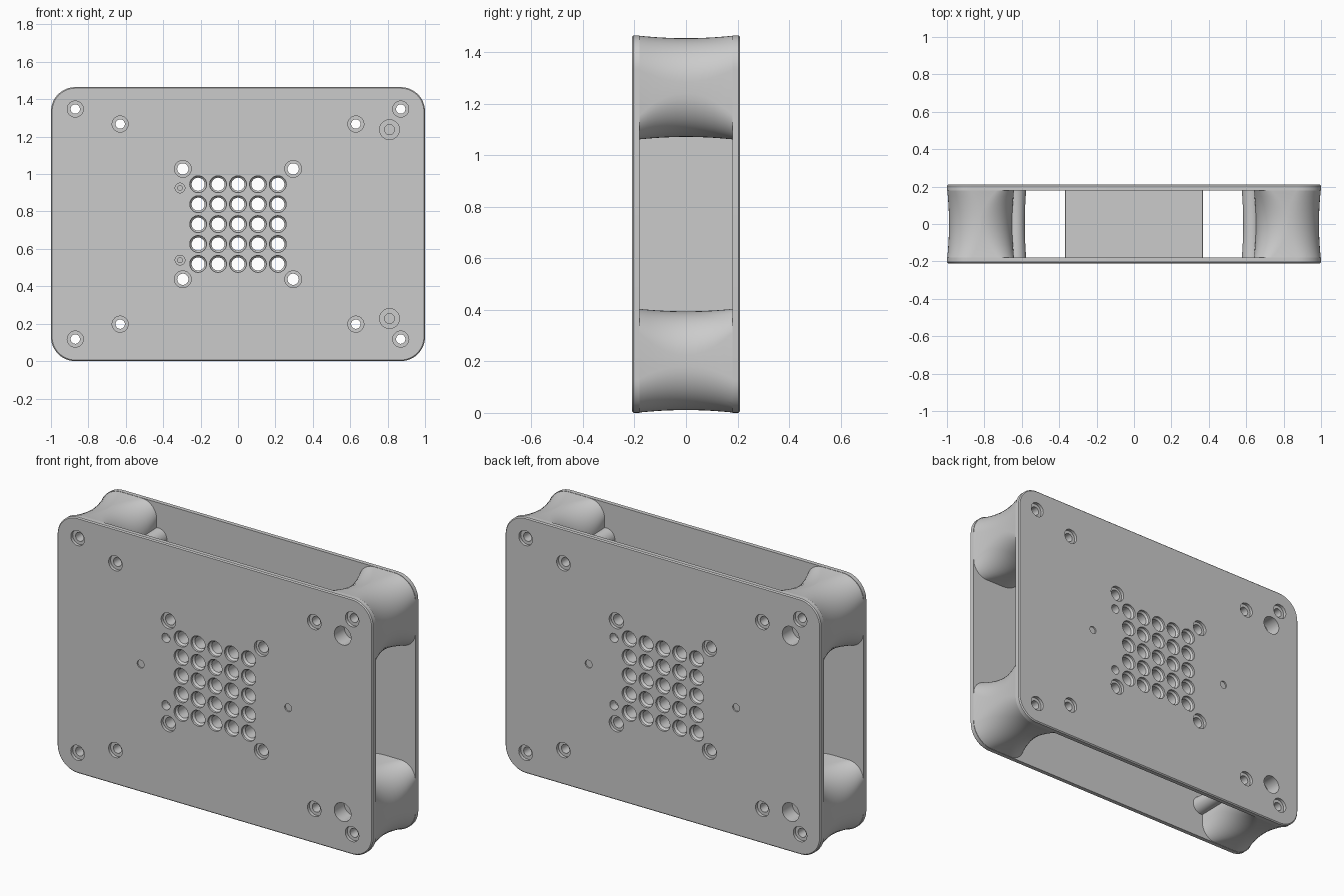
import bpy, bmesh
from math import sin, cos, pi, radians

if "Cube" in bpy.data.objects:
    bpy.data.objects.remove(bpy.data.objects["Cube"])

H = 1.465          # overall height
CZ = H / 2         # mirror height
T, IN = 0.21, 0.18 # outer and inner plate depth


def loft(name, rings):
    """Closed solid from a list of equal-length point rings."""
    bm = bmesh.new()
    add_loft(bm, rings)
    return finish(bm, name)


def add_loft(bm, rings):
    vs = [[bm.verts.new(p) for p in r] for r in rings]
    n = len(vs[0])
    for a, b in zip(vs, vs[1:]):
        for i in range(n):
            j = (i + 1) % n
            bm.faces.new((a[i], a[j], b[j], b[i]))
    bm.faces.new(vs[0][::-1])
    bm.faces.new(vs[-1])


def finish(bm, name):
    bmesh.ops.recalc_face_normals(bm, faces=bm.faces[:])
    me = bpy.data.meshes.new(name)
    bm.to_mesh(me)
    bm.free()
    ob = bpy.data.objects.new(name, me)
    bpy.context.collection.objects.link(ob)
    return ob


def round_rect(x0, x1, z0, z1, radii, y, sx=1, sz=1, seg=12):
    """Rounded rectangle (z relative to mid height), corners ++, -+, --, +-."""
    pts = []
    for k, r in enumerate(radii):
        cx = x1 - r if k in (0, 3) else x0 + r
        cz = z1 - r if k in (0, 1) else z0 + r
        for i in range(seg + 1):
            a = (k + i / seg) * pi / 2
            pts.append((sx * (cx + r * cos(a)), y, CZ + sz * (cz + r * sin(a))))
    return pts


def circle(x, z, r, y, n=32):
    return [(x + r * cos(2 * pi * i / n), y, z + r * sin(2 * pi * i / n)) for i in range(n)]


def plate(name, s):
    def ring(inset, y):
        return round_rect(-1 + inset, 1 - inset, -CZ + inset, CZ - inset,
                          [0.13 - inset] * 4, s * y)
    return loft(name, [ring(0, IN), ring(0, T - .006), ring(.006, T)])


def pinch_levels(n=10):
    """Depths with waist factor 0 at the plates, 1 in the middle."""
    end = IN + .005
    for i in range(n + 1):
        y = -end + 2 * end * i / n
        yield y, 1 - (y / end) ** 2


# plates and central block
enclosure = plate("enclosure", -1)
parts = [plate("back_plate", 1)]
parts.append(loft("core_block", [round_rect(-.37, .37, -.37, .37, [.004] * 4, y, seg=1)
                                 for y in (-IN - .005, IN + .005)]))

# waisted corner pillars with a screw post beside each
for sx in (1, -1):
    for sz in (1, -1):
        rings = []
        for y, w in pinch_levels():
            d = .001 + .01 * w
            radii = [r + (.17 - r) * w for r in (.13, .09, .15, .09)]
            rings.append(round_rect(.64 + d, 1 - d, 1.06 - CZ + d, CZ - d, radii, y, sx, sz))
        parts.append(loft("corner_pillar", rings))
        parts.append(loft("screw_post", [circle(sx * .63, CZ + sz * .535, .054 - .008 * w, y)
                                         for y, w in pinch_levels()]))

# all drilled holes in one cutter
bm = bmesh.new()


def drill(x, z, profile):
    add_loft(bm, [circle(x, z, r, y) for r, y in profile])


def through(x, z, r, rim, d0, d1):
    half = [(rim, -T - .02), (rim, -T + d0), (r, -T + d1)]
    drill(x, z, half + [(q, -y) for q, y in half[::-1]])


for i in range(-2, 3):
    for j in range(-2, 3):
        through(i * .1065, CZ + j * .1065, .035, .045, .012, .022)
for sx in (1, -1):
    for sz in (1, -1):
        through(sx * .87, CZ + sz * .615, .025, .043, .018, .018)
        through(sx * .63, CZ + sz * .535, .025, .043, .018, .018)
        through(sx * .295, CZ + sz * .295, .030, .045, .018, .018)
# blind holes, repeated on the back by a half turn
for s in (1, -1):
    for sz in (1, -1):
        for x, dz, r, deep in ((.81, .505, .053, .09), (-.31, .193, .026, .05)):
            prof = [(r, -T - .02), (r, -T + deep), (r / 2, -T + deep), (r / 2, -T + deep + .03)]
            drill(s * x, CZ + sz * dz, [(q, s * y) for q, y in prof])
    for x in (-.47, .465):
        drill(s * x, CZ, [(.022, s * (-T - .02)), (.022, s * (-T + .008))])
holes = finish(bm, "hole_cutter")
holes.hide_render = True

# merge the parts, then drill
for ob in parts + [holes]:
    m = enclosure.modifiers.new(ob.name, 'BOOLEAN')
    m.operation = 'DIFFERENCE' if ob is holes else 'UNION'
    m.solver = 'EXACT'
    m.object = ob
bpy.context.view_layer.objects.active = enclosure
enclosure.select_set(True)
for m in list(enclosure.modifiers):
    bpy.ops.object.modifier_apply(modifier=m.name)
for ob in parts + [holes]:
    bpy.data.objects.remove(ob)
bpy.ops.object.shade_smooth_by_angle(angle=radians(30))
